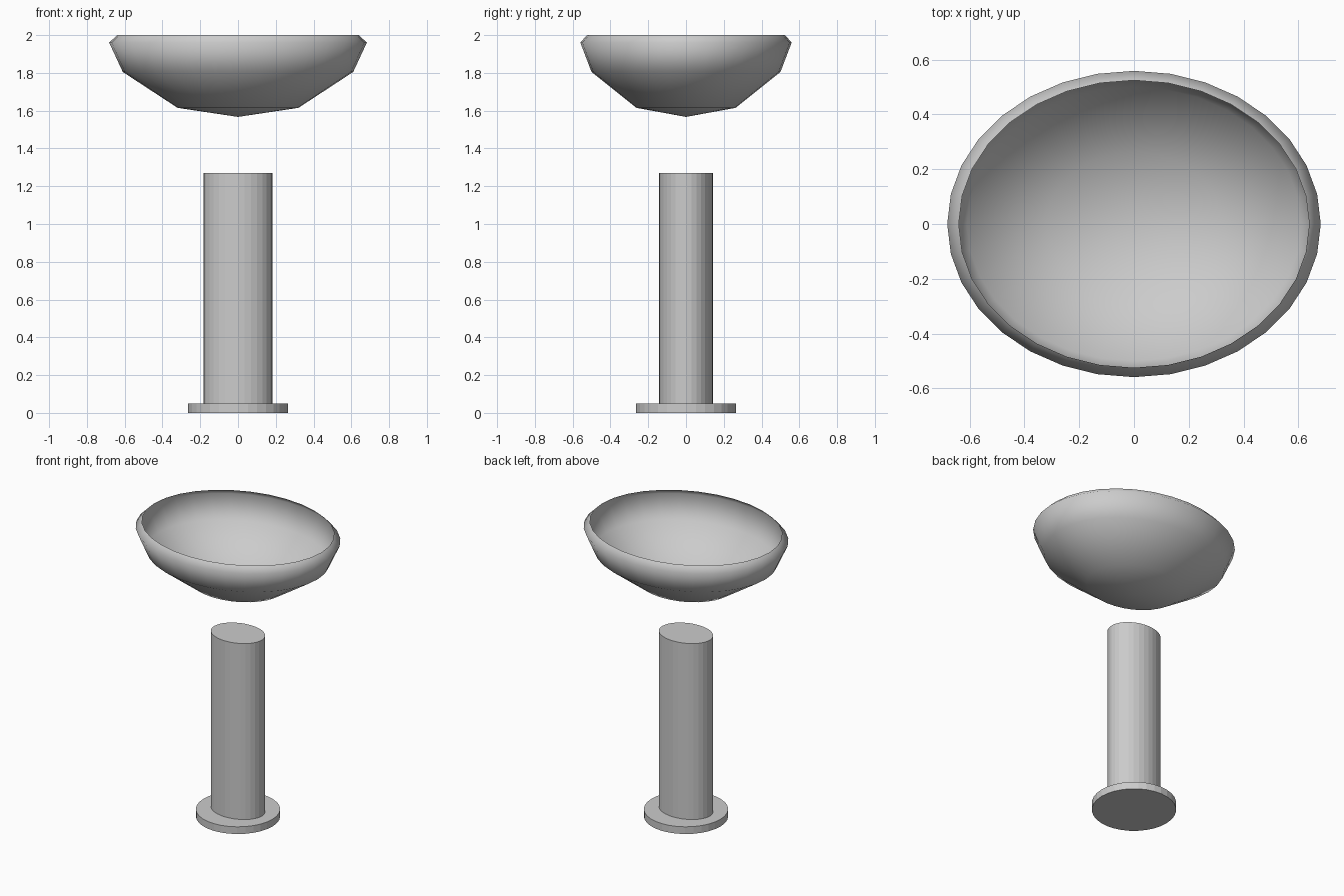
import bpy, bmesh
from math import cos, sin, pi

if "Cube" in bpy.data.objects:
    bpy.data.objects.remove(bpy.data.objects["Cube"])

SIDES = 32


def lathe(name, profile, y_scale=1.0, smooth=False):
    """Revolve (radius, z) points around z; zero radius closes to a point."""
    bm = bmesh.new()
    rings = []
    for r, z in profile:
        if r == 0:
            rings.append([bm.verts.new((0, 0, z))] * SIDES)
        else:
            rings.append([bm.verts.new((r * cos(2 * pi * i / SIDES),
                                        r * y_scale * sin(2 * pi * i / SIDES), z))
                          for i in range(SIDES)])
    for low, high in zip(rings, rings[1:]):
        for i in range(SIDES):
            j = (i + 1) % SIDES
            corners = dict.fromkeys((low[i], low[j], high[j], high[i]))
            face = bm.faces.new(list(corners))
            face.smooth = smooth
    mesh = bpy.data.meshes.new(name)
    bm.to_mesh(mesh)
    bm.free()
    obj = bpy.data.objects.new(name, mesh)
    bpy.context.collection.objects.link(obj)
    return obj


# round foot plate
lathe("base_plate", [(0, 0), (0.265, 0), (0.265, 0.05), (0, 0.05)])

# oval pillar
lathe("pillar", [(0, 0.05), (0.183, 0.05), (0.183, 1.27), (0, 1.27)], 0.78)

# floating oval basin, a thin open shell with the rim turned inwards
lathe("basin", [(0, 1.567), (0.32, 1.615), (0.61, 1.805), (0.682, 1.96), (0.64, 2.0)],
      0.82, smooth=True)
